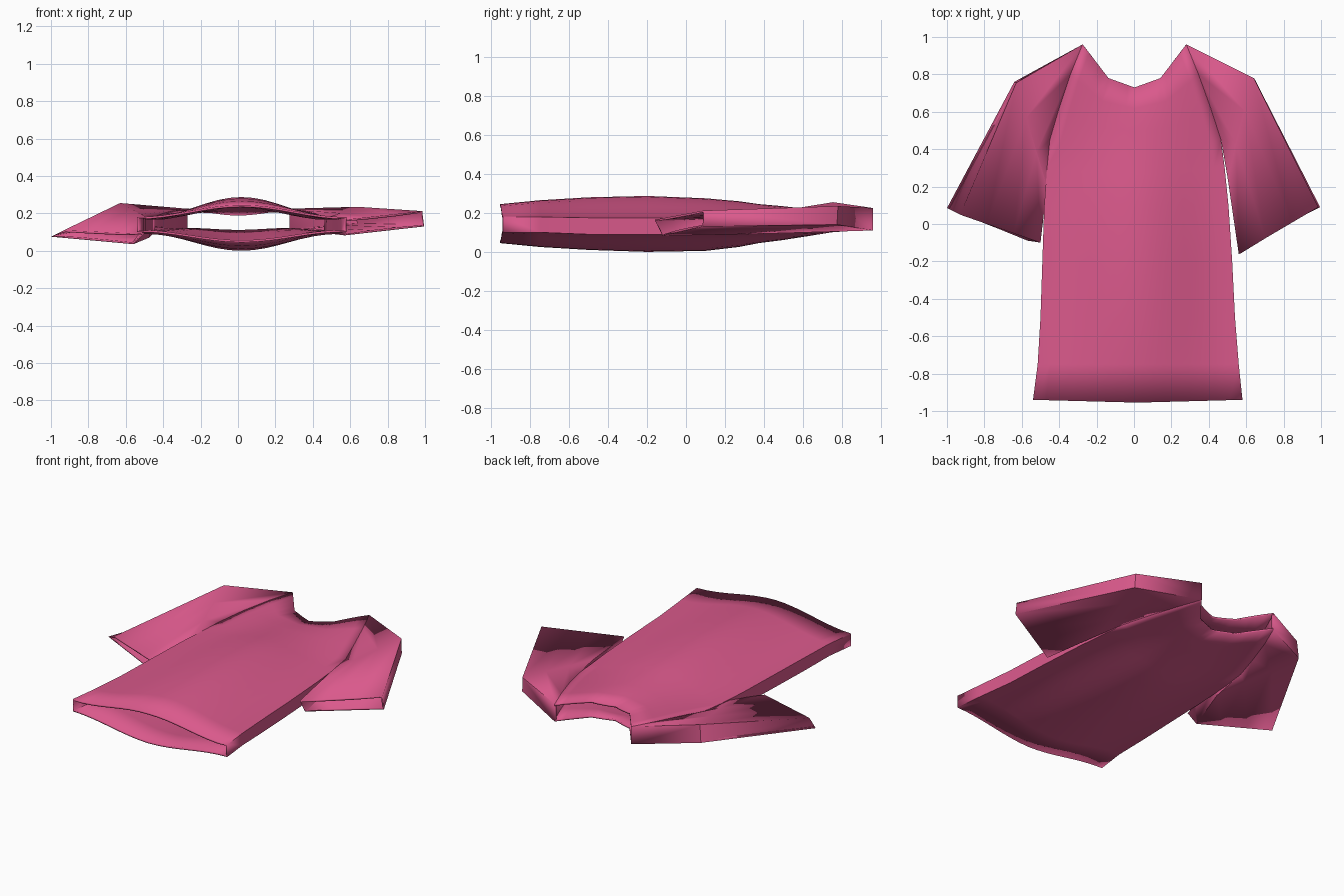
import bpy, bmesh, math
from mathutils import Vector

cube = bpy.data.objects.get("Cube")
if cube:
    bpy.data.objects.remove(cube)

pink = bpy.data.materials.new("pink cloth")
pink.use_nodes = True
COLOR = (0.70, 0.10, 0.26, 1)
pink.diffuse_color = COLOR
pink.node_tree.nodes["Principled BSDF"].inputs["Base Color"].default_value = COLOR


def loft(name, rings, skip=lambda ring, i: False):
    """Join closed rings of points into an open cloth tube with a thin hem."""
    bm = bmesh.new()
    loops = [[bm.verts.new(p) for p in ring] for ring in rings]
    n = len(loops[0])
    for r, (a, b) in enumerate(zip(loops, loops[1:])):
        for i in range(n):
            if not skip(r, i):
                j = (i + 1) % n
                bm.faces.new((a[i], a[j], b[j], b[i]))
    bmesh.ops.recalc_face_normals(bm, faces=bm.faces)
    # make sure the outside faces outward, so the cloth thickens inward
    top = max(bm.faces, key=lambda f: f.calc_center_median().z)
    if top.normal.z < 0:
        bmesh.ops.reverse_faces(bm, faces=bm.faces)
    mesh = bpy.data.meshes.new(name)
    bm.to_mesh(mesh)
    bm.free()
    mesh.materials.append(pink)
    obj = bpy.data.objects.new(name, mesh)
    bpy.context.collection.objects.link(obj)
    cloth = obj.modifiers.new("cloth thickness", "SOLIDIFY")
    cloth.thickness = 0.012
    cloth.offset = -1
    bpy.context.view_layer.objects.active = obj
    for o in bpy.context.selected_objects:
        o.select_set(False)
    obj.select_set(True)
    bpy.ops.object.shade_smooth_by_angle(angle=math.radians(12))
    return obj


# Body rows: y, right and left half width, side top and bottom, crown top and bottom
ROWS = [
    (-0.94, 0.54, 0.58, 0.18, 0.10, 0.245, 0.045),
    (-0.75, 0.515, 0.56, 0.18, 0.10, 0.265, 0.025),
    (-0.5, 0.50, 0.54, 0.175, 0.09, 0.28, 0.01),
    (-0.2, 0.49, 0.525, 0.175, 0.09, 0.287, 0.0),
    (0.1, 0.48, 0.505, 0.175, 0.09, 0.275, 0.005),
    (0.3, 0.465, 0.485, 0.175, 0.09, 0.26, 0.025),
    (0.45, 0.45, 0.465, 0.18, 0.095, 0.245, 0.045),
    (0.62, 0.40, 0.41, 0.20, 0.10, 0.235, 0.06),
    (0.8, 0.34, 0.345, 0.215, 0.105, 0.22, 0.08),
    (0.96, 0.275, 0.28, 0.225, 0.11, 0.20, 0.10),
]
COLS = 16
ARMHOLE = 6  # row where the armhole starts
BEND = 0.2   # height above which rows bend toward the neckline


def body_point(row, u, upper):
    y, right, left, side_top, side_low, crown_top, crown_low = row
    x = (left - right) / 2 + u * (left + right) / 2
    a = abs(u)
    neck = 0.73 + 0.1 * a if a < 0.5 else 0.78 + 0.36 * (a - 0.5)
    if y > BEND:
        y = BEND + (y - BEND) * (neck - BEND) / (0.96 - BEND)
    elif row is ROWS[0]:
        y -= 0.015 * (1 - a)
    side, crown = (side_top, crown_top) if upper else (side_low, crown_low)
    return Vector((x, y, side + (crown - side) * (1 + math.cos(math.pi * u)) / 2))


us = [2 * i / COLS - 1 for i in range(COLS + 1)]
rings = [[body_point(r, u, True) for u in us] +
         [body_point(r, u, False) for u in reversed(us)] for r in ROWS]
side_faces = (COLS, 2 * COLS + 1)
loft("shirt_body", rings, lambda r, i: r >= ARMHOLE and i in side_faces)


# Sleeves: elbow and cuff rings run between an outer and an inner edge
def sleeve_ring(outer_top, inner_top, outer_low, inner_low, n):
    def line(a, b):
        return [Vector(a).lerp(Vector(b), i / (n - 1)) for i in range(n)]
    return line(outer_top, inner_top) + line(inner_low, outer_low)


def sleeve(name, side, elbow, cuff):
    rows = ROWS[:ARMHOLE - 1:-1]
    seam = [body_point(r, side, True) for r in rows]
    seam += [body_point(r, side, False) for r in reversed(rows)]
    n = len(rows)
    loft(name, [seam, sleeve_ring(*elbow, n), sleeve_ring(*cuff, n)])


sleeve("left_sleeve", 1,
       [(0.64, 0.78, 0.235), (0.50, 0.25, 0.185), (0.645, 0.775, 0.14), (0.505, 0.25, 0.09)],
       [(0.985, 0.09, 0.212), (0.56, -0.16, 0.165), (0.995, 0.09, 0.13), (0.57, -0.12, 0.082)])
sleeve("right_sleeve", -1,
       [(-0.63, 0.755, 0.255), (-0.465, 0.2, 0.165), (-0.64, 0.76, 0.14), (-0.475, 0.2, 0.07)],
       [(-0.93, 0.05, 0.11), (-0.50, -0.10, 0.09), (-1.0, 0.085, 0.075), (-0.56, -0.09, 0.035)])
